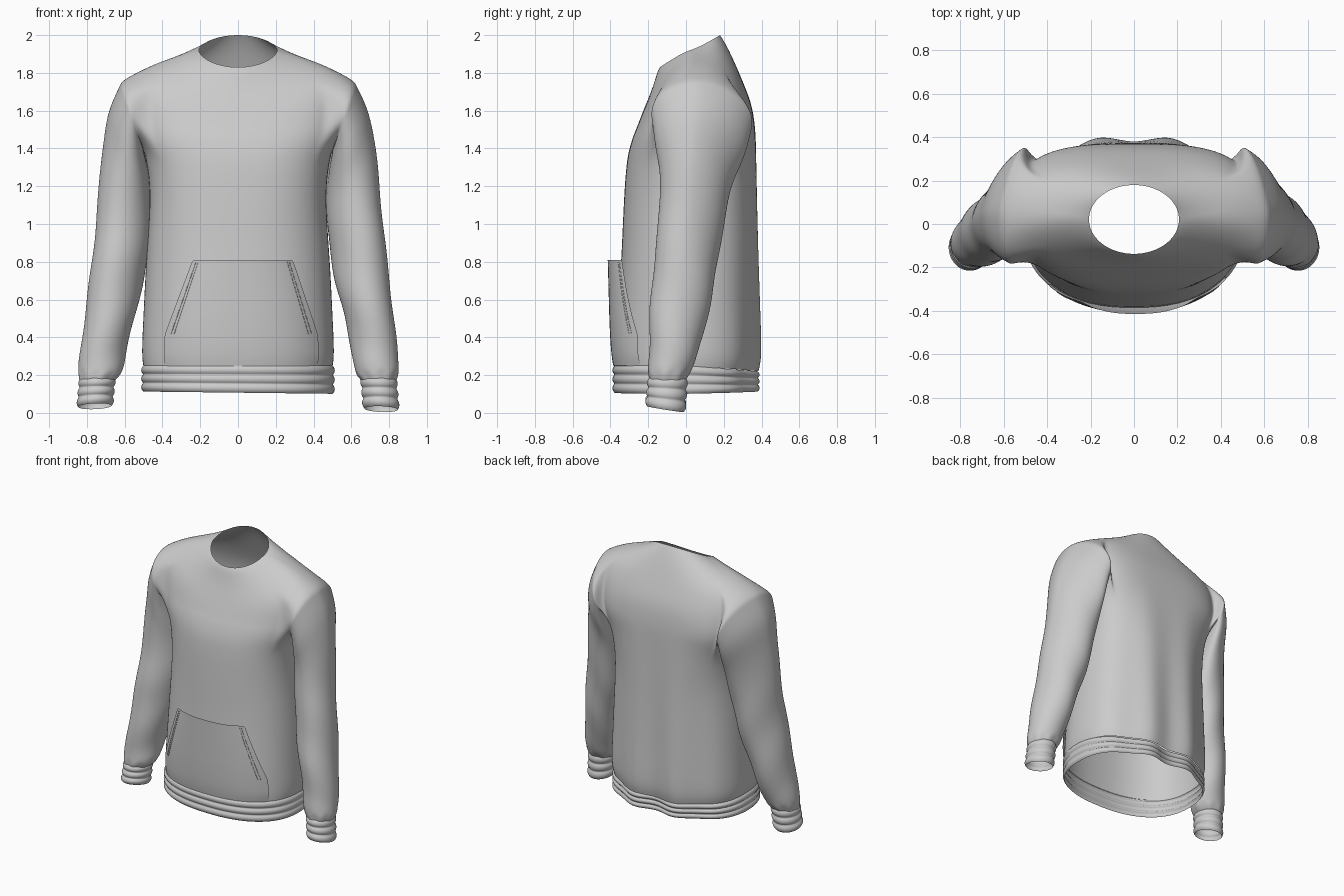
import bpy, bmesh, math
from math import sin, cos, pi

if "Cube" in bpy.data.objects:
    bpy.data.objects.remove(bpy.data.objects["Cube"])

N, M, LOW, TOP, P = 48, 5, 6, 12, 0.85      # columns, armhole half width, armhole rows, roundness

# torso rings, hem to neck: half width, front y, back y, front z, side z, back z
TORSO = [
    (.500, -.382, .380, .24, .24, .22), (.512, -.378, .398, .30, .30, .29),
    (.502, -.365, .392, .50, .50, .50), (.488, -.343, .385, .80, .80, .80),
    (.468, -.333, .380, 1.05, 1.05, 1.05), (.468, -.322, .375, 1.25, 1.22, 1.25),
    (.485, -.310, .372, 1.36, 1.33, 1.38), (.520, -.294, .370, 1.42, 1.42, 1.46),
    (.545, -.278, .364, 1.47, 1.50, 1.53), (.560, -.261, .354, 1.51, 1.58, 1.60),
    (.570, -.246, .338, 1.55, 1.66, 1.66), (.565, -.230, .315, 1.59, 1.735, 1.72),
    (.540, -.210, .290, 1.64, 1.800, 1.78), (.440, -.185, .260, 1.70, 1.848, 1.85),
    (.330, -.165, .228, 1.76, 1.885, 1.92), (.245, -.150, .197, 1.81, 1.912, 1.975),
    (.208, -.138, .180, 1.83, 1.92, 2.0)]

# sleeve stations: outer x, outer z, inner x, inner z, front y, back y
SLEEVE = [
    (.615, 1.760, .500, 1.39, -.185, .355), (.692, 1.59, .480, 1.27, -.165, .32),
    (.732, 1.38, .468, 1.12, -.140, .25), (.760, 1.10, .480, .92, -.145, .20),
    (.785, .85, .510, .72, -.17, .165), (.815, .60, .560, .52, -.19, .125),
    (.840, .38, .600, .33, -.195, .075), (.852, .24, .620, .22, -.20, .03),
    (.840, .175, .650, .175, -.195, .0)]


def power(v, p):
    return math.copysign(abs(v) ** p, v)


def back_fold(x, z):
    return -.022 * cos(2 * pi * x / .34) * max(0, min(1, (1.5 - z) / 1.1))


def torso_point(ring, t):
    hw, yf, yb, zf, zs, zb = ring
    c, s = cos(t), sin(t)
    neck = max(0, min(1, (zs - 1.78) / .12))            # rounder and slanted towards the neck
    chest = max(0, 1 - abs(zs - 1.45) / .45)            # broad chest and shoulder blades
    p = P + .15 * neck - (.3 if s > 0 else .13) * chest
    x = hw * power(c, p)
    y = (yf + yb) / 2 + (yb - yf) / 2 * power(s, p)
    z = zs + ((zb if s > 0 else zf) - zs) * abs(s) ** (2 - .8 * neck)
    if s > 0:
        y += back_fold(x, z) * s ** 3
    return x, y, z


def spline(stations, steps):
    out = []
    for i in range(len(stations) - 1):
        quad = [stations[max(0, min(len(stations) - 1, i + k))] for k in (-1, 0, 1, 2)]
        for k in range(steps):
            t = k / steps
            out.append([.5 * (2 * b + (c - a) * t + (2 * a - 5 * b + 4 * c - d) * t * t
                        + (3 * b - a - 3 * c + d) * t ** 3) for a, b, c, d in zip(*quad)])
    return out + [list(stations[-1])]


def finish(name, bm, levels=1):
    bmesh.ops.delete(bm, geom=[v for v in bm.verts if not v.link_faces], context='VERTS')
    bmesh.ops.recalc_face_normals(bm, faces=bm.faces)
    mesh = bpy.data.meshes.new(name)
    bm.to_mesh(mesh)
    bm.free()
    for f in mesh.polygons:
        f.use_smooth = True
    ob = bpy.data.objects.new(name, mesh)
    bpy.context.collection.objects.link(ob)
    sub = ob.modifiers.new("smooth", 'SUBSURF')
    sub.levels = sub.render_levels = levels
    return ob


def bridge(bm, a, b, closed=True):
    n = len(a)
    for k in range(n if closed else n - 1):
        bm.faces.new((a[k], a[(k + 1) % n], b[(k + 1) % n], b[k]))


def loft(name, rings, closed=True):
    bm = bmesh.new()
    rows = [[bm.verts.new(p) for p in ring] for ring in rings]
    for a, b in zip(rows, rows[1:]):
        bridge(bm, a, b, closed)
    return finish(name, bm)


# torso with an armhole on each side
bm = bmesh.new()
grid = [[bm.verts.new(torso_point(r, 2 * pi * j / N)) for j in range(N)] for r in TORSO]
holes = {j % N for j in range(-M, M)} | {j for j in range(N // 2 - M, N // 2 + M)}
for i in range(len(TORSO) - 1):
    for j in range(N):
        if not (LOW <= i < TOP and j in holes):
            k = (j + 1) % N
            bm.faces.new((grid[i][j], grid[i][k], grid[i + 1][k], grid[i + 1][j]))

# sleeves grown out of the armhole edges
edge = ([(TOP, -j) for j in range(M)] + [(i, -M) for i in range(TOP, LOW, -1)]
        + [(LOW, j) for j in range(-M, M)] + [(i, M) for i in range(LOW, TOP)]
        + [(TOP, j) for j in range(M, 0, -1)])
for side in (1, -1):
    prev = [grid[i][(j if side > 0 else N // 2 - j) % N] for i, j in edge]
    stations = spline(SLEEVE, 4)
    for n, (ox, oz, ix, iz, yf, yb) in enumerate(stations):
        f = n / (len(stations) - 1)
        cx, cz, cy = (ox + ix) / 2, (oz + iz) / 2, (yf + yb) / 2
        if side < 0:
            cx -= .016 * sin(pi * f)       # this arm hangs a little closer
        row = []
        for k in range(len(edge)):
            u = 2 * pi * k / len(edge)
            w = 1 + .03 * sin(pi * f) * sin(26 * f + 2 * u + side) * (.3 + f)
            if f > .9:
                w += .03 * sin(8 * u)      # gathers above the cuff
            x = cx + (ox - ix) / 2 * cos(u) * w + .05 * (1 - f) ** 2 * min(0, sin(u))
            row.append(bm.verts.new((side * x,
                                     cy - (yb - yf) / 2 * sin(u) * w - .03 * (1 - f) * cos(u),
                                     cz + (oz - cz) * cos(u) * w)))
        bridge(bm, prev, row)
        prev = row
finish("shirt_body_and_sleeves", bm, 2)

# ribbed hem band
rings = []
for n in range(19):
    f = n / 18
    bulge = .012 * abs(sin(3 * pi * f)) ** .7
    base = (.501 + bulge, -.378 - bulge, .370 + bulge, 0, 0, 0)
    ring = []
    for j in range(96):
        x, y, _ = torso_point(base, 2 * pi * j / 96)
        top = .25 - .03 * max(0, y) / .38
        bottom = .107 - .012 * x + .02 * max(0, y)
        ring.append((x, y, top + (bottom - top) * f))
    rings.append(ring)
loft("hem_band", rings)

# ribbed cuffs
for side, label in ((1, "left"), (-1, "right")):
    rings = []
    for n in range(19):
        f = n / 18
        r = .088 + .011 * abs(sin(3 * pi * f)) ** .7
        cx, cy, cz = .744 + .014 * f, -.097 - .012 * f, .185 - .165 * f
        ring = []
        for k in range(40):
            a = 2 * pi * k / 40
            x, y = r * cos(a), 1.1 * r * sin(a)
            ring.append((side * (cx + x), cy + y,
                         cz - f * (.16 * y + .04 * x) + (.015 * f if side < 0 else 0)))
        rings.append(ring)
    loft(label + "_cuff", rings)


# kangaroo pocket, a panel open at the top and sides, standing off the front
def front_y(x, z):
    for a, b in zip(TORSO, TORSO[1:]):
        if a[3] <= z <= b[3]:
            break
    t = max(0, min(1, (z - a[3]) / (b[3] - a[3])))
    hw, yf, yb = (a[k] + (b[k] - a[k]) * t for k in range(3))
    return (yf + yb) / 2 - (yb - yf) / 2 * max(0, 1 - (abs(x) / hw) ** (2 / P)) ** (P / 2)


def pocket_point(u, v):
    z = .25 + .56 * v
    t = max(0, (z - .41) / .40)
    left, right = -.39 + .15 * t, .425 - .135 * t
    x = left + (right - left) * u
    off = .016 + .056 * v * (1 - .45 * abs(2 * u - 1) ** 3) - .012 * (1 - v) ** 8
    return x, front_y(x, z) - off, z


loft("front_pocket", [[pocket_point(k / 24, n / 20) for k in range(25)] for n in range(21)], closed=False)


# stitch lines beside the pocket openings
def seam(name, points):
    curve = bpy.data.curves.new(name, 'CURVE')
    curve.dimensions, curve.bevel_depth, curve.bevel_resolution = '3D', .0015, 1
    s = curve.splines.new('POLY')
    s.points.add(len(points) - 1)
    for sp, p in zip(s.points, points):
        sp.co = (*p, 1)
    bpy.context.collection.objects.link(bpy.data.objects.new(name, curve))


for n, u in enumerate((.04, .06, .94, .96)):
    seam("pocket_stitch_%d" % n, [pocket_point(u, .3 + .68 * k / 20) for k in range(21)])
